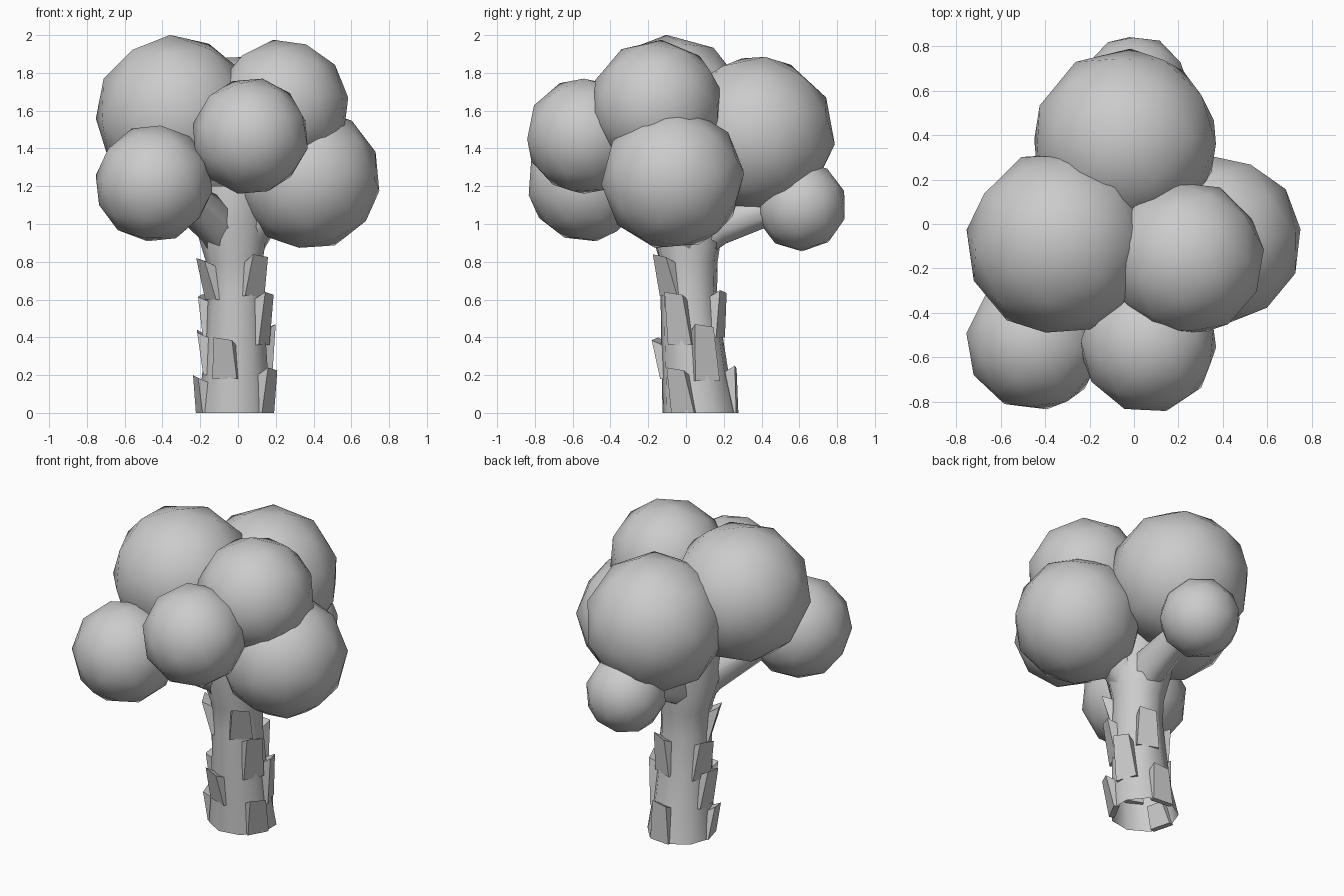
import bpy, bmesh, math, random
from mathutils import Vector, Euler

if "Cube" in bpy.data.objects:
    bpy.data.objects.remove(bpy.data.objects["Cube"])

random.seed(4)


def finish(name, bm, angle=50):
    bmesh.ops.recalc_face_normals(bm, faces=bm.faces)
    me = bpy.data.meshes.new(name)
    bm.to_mesh(me)
    bm.free()
    ob = bpy.data.objects.new(name, me)
    bpy.context.collection.objects.link(ob)
    bpy.ops.object.select_all(action='DESELECT')
    ob.select_set(True)
    bpy.context.view_layer.objects.active = ob
    bpy.ops.object.shade_smooth_by_angle(angle=math.radians(angle))
    return ob


def tube(name, path, sides=8, upright=False):
    """Tapered tube through (x, y, z, radius) points."""
    bm = bmesh.new()
    pts = [Vector(p[:3]) for p in path]
    q = (pts[-1] - pts[0]).to_track_quat('Z', 'Y')
    rings = []
    for p, (_, _, _, r) in zip(pts, path):
        ring = []
        for i in range(sides):
            a = math.tau * (i + 0.5) / sides
            v = Vector((r * math.cos(a), r * math.sin(a), 0))
            ring.append(bm.verts.new(p + (v if upright else q @ v)))
        rings.append(ring)
    for lo, hi in zip(rings, rings[1:]):
        for i in range(sides):
            j = (i + 1) % sides
            bm.faces.new((lo[i], lo[j], hi[j], hi[i]))
    return finish(name, bm)


# Trunk, open at the bottom
TRUNK = [(-0.015, 0.075, 0, 0.203), (-0.01, 0.05, 0.2, 0.18), (-0.01, 0.03, 0.42, 0.165),
         (-0.01, 0.015, 0.65, 0.152), (-0.015, 0.015, 0.8, 0.155),
         (-0.03, 0.0, 1.0, 0.2), (-0.02, 0.0, 1.2, 0.19)]
tube("trunk", TRUNK, 9, True)

# Branches reaching into the foliage, rooted inside the trunk
tube("branch_front_left", [(0.02, 0.05, 0.72, 0.08), (-0.1, -0.06, 1.0, 0.13), (-0.36, -0.42, 1.2, 0.09)])
tube("branch_right", [(-0.04, 0.02, 0.72, 0.08), (0.07, -0.01, 1.0, 0.13), (0.28, -0.06, 1.2, 0.12)])
tube("branch_back", [(-0.01, -0.05, 0.8, 0.08), (-0.01, 0.16, 0.99, 0.115), (0, 0.52, 1.1, 0.08)])


def trunk_at(z):
    for a, b in zip(TRUNK, TRUNK[1:]):
        if a[2] <= z <= b[2]:
            t = (z - a[2]) / (b[2] - a[2])
            return [u + (v - u) * t for u, v in zip(a, b)]


# Bark flakes: plates growing out of the trunk, tops flaring away from it
def flake(name, deg, z0, z1, w=0.055):
    bm = bmesh.new()
    a = math.radians(deg)
    out, side = Vector((math.cos(a), math.sin(a), 0)), Vector((-math.sin(a), math.cos(a), 0))
    levels = []
    for z, o, k, dz in ((z0, -0.006, 1.25, 0), (z1, 0.042, 0.95, 1)):
        x, y, _, r = trunk_at(z)
        c = Vector((x, y, z))
        levels.append([bm.verts.new(c + out * (r + d) + side * s * w * k + Vector((0, 0, h * dz)))
                       for d, s, h in ((-0.04, -1, -0.05), (o, -1, 0),
                                       (o, 1, -0.015), (-0.04, 1, -0.05))])
    lo, hi = levels
    for i in range(4):
        j = (i + 1) % 4
        bm.faces.new((lo[i], lo[j], hi[j], hi[i]))
    bm.faces.new(lo)
    bm.faces.new(hi)
    finish(name, bm, 30)


FLAKES = [(-28, 0, 0.24), (85, 0, 0.25), (195, 0, 0.2),
          (20, 0.17, 0.47), (180, 0.2, 0.44), (250, 0.18, 0.4),
          (-25, 0.36, 0.64), (70, 0.4, 0.65), (165, 0.38, 0.63),
          (205, 0.6, 0.82), (312, 0.62, 0.84)]
for i, f in enumerate(FLAKES):
    flake(f"bark_flake_{i + 1}", *f)

# Foliage balls: low-poly icospheres, smooth shaded, randomly turned
FOLIAGE = [("top_left", -0.335, -0.085, 1.58, 0.42), ("top_right", 0.235, -0.155, 1.625, 0.352),
           ("back", -0.04, 0.37, 1.475, 0.42), ("right", 0.375, -0.07, 1.24, 0.38),
           ("front_left", -0.445, -0.53, 1.215, 0.312), ("front", 0.065, -0.54, 1.465, 0.31),
           ("back_low", 0.005, 0.61, 1.095, 0.24)]
for name, x, y, z, r in FOLIAGE:
    bm = bmesh.new()
    bmesh.ops.create_icosphere(bm, subdivisions=2, radius=r * 1.005)
    rot = Euler([random.uniform(0, math.tau) for _ in range(3)]).to_matrix()
    for v in bm.verts:
        v.co = rot @ v.co + Vector((x, y, z))
    finish("foliage_" + name, bm, 60)
